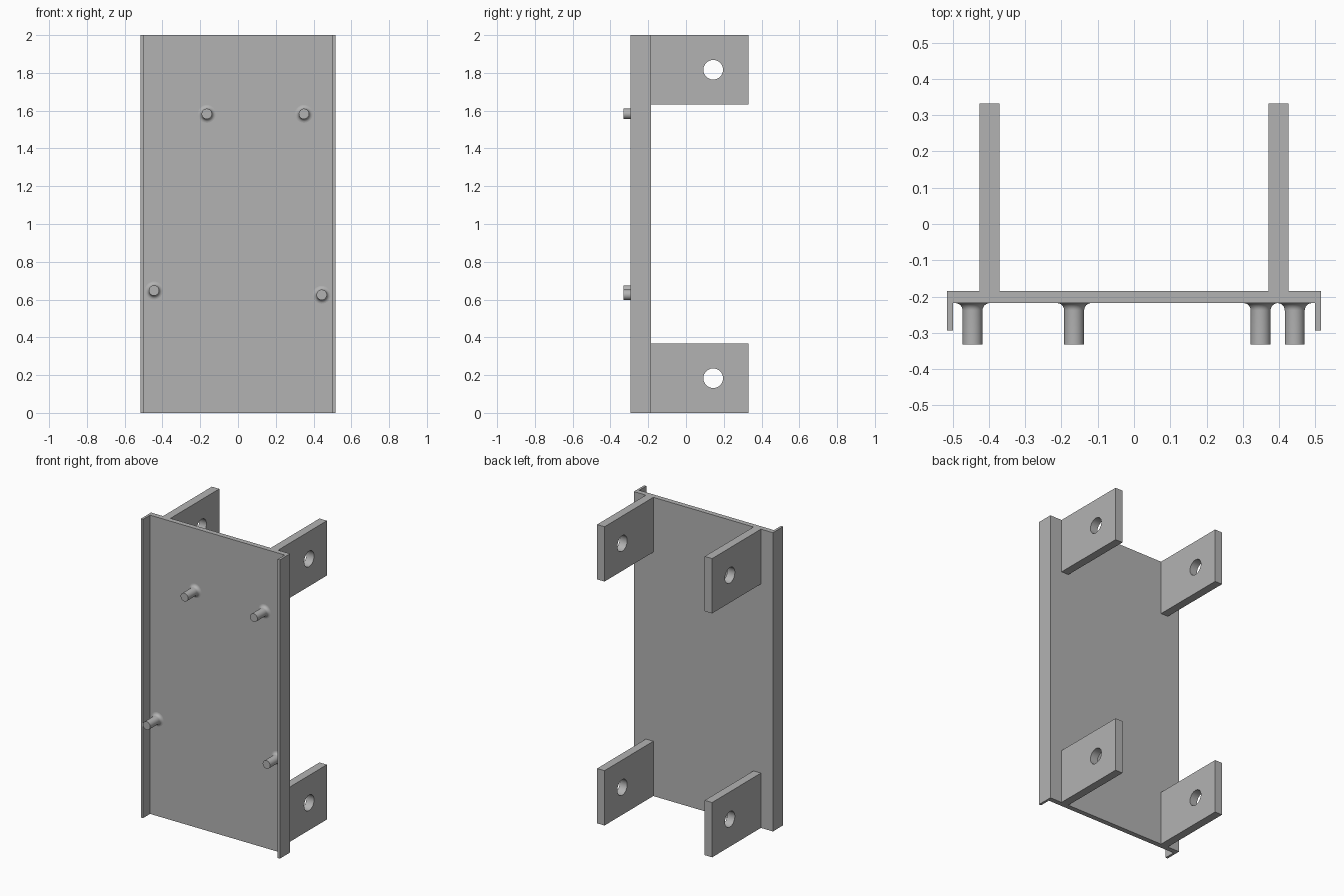
import bpy, bmesh, math
from mathutils import Vector

cube = bpy.data.objects.get("Cube")
if cube:
    bpy.data.objects.remove(cube, do_unlink=True)

grey = bpy.data.materials.new("plain grey")
grey.use_nodes = True
GREY = (0.45, 0.45, 0.45, 1)
grey.diffuse_color = GREY
grey.node_tree.nodes["Principled BSDF"].inputs["Base Color"].default_value = GREY


def finish(name, bm, smooth=True):
    """Turn a bmesh into a named object with the shared material."""
    bmesh.ops.recalc_face_normals(bm, faces=bm.faces)
    mesh = bpy.data.meshes.new(name)
    bm.to_mesh(mesh)
    bm.free()
    mesh.materials.append(grey)
    obj = bpy.data.objects.new(name, mesh)
    bpy.context.collection.objects.link(obj)
    if smooth:
        bpy.ops.object.select_all(action='DESELECT')
        obj.select_set(True)
        bpy.context.view_layer.objects.active = obj
        bpy.ops.object.shade_smooth_by_angle(angle=math.radians(35))
    return obj


def add_loop(bm, points):
    verts = [bm.verts.new(p) for p in points]
    return [bm.edges.new((a, b)) for a, b in zip(verts, verts[1:] + verts[:1])]


def extrude(bm, vector):
    new = bmesh.ops.extrude_face_region(bm, geom=bm.faces[:], use_keep_orig=True)["geom"]
    moved = [v for v in new if isinstance(v, bmesh.types.BMVert)]
    bmesh.ops.translate(bm, verts=moved, vec=Vector(vector))


HEIGHT = 2.0
HALF_W, INNER_W = 0.515, 0.499
BACK, WEB, LIP, PEG_END, TAB_END = -0.184, -0.218, -0.293, -0.332, 0.332

# Channel: back plate with a shallow flange along each side
half = [(HALF_W, BACK), (HALF_W, LIP), (INNER_W, LIP), (INNER_W, WEB)]
profile = half + [(-x, y) for x, y in reversed(half)]
bm = bmesh.new()
bm.faces.new([bm.verts.new((x, y, 0)) for x, y in profile])
extrude(bm, (0, 0, HEIGHT))
finish("channel_plate", bm, smooth=False)

# Mounting tabs, each with a round through hole
TAB_H, TAB_IN, TAB_OUT = 0.367, 0.371, 0.426
HOLE_Y, HOLE_R, SIDES = 0.144, 0.052, 40


def mounting_tab(name, x, z):
    bm = bmesh.new()
    top = z + TAB_H
    edges = add_loop(bm, [(x, BACK, z), (x, TAB_END, z), (x, TAB_END, top), (x, BACK, top)])
    angles = [2 * math.pi * i / SIDES for i in range(SIDES)]
    edges += add_loop(bm, [(x, HOLE_Y + HOLE_R * math.cos(a),
                            z + TAB_H / 2 + HOLE_R * math.sin(a)) for a in angles])
    bmesh.ops.triangle_fill(bm, edges=edges, use_beauty=True, normal=(1, 0, 0))
    extrude(bm, (TAB_OUT - TAB_IN, 0, 0))
    finish(name, bm)


for level, z in (("lower", 0), ("upper", HEIGHT - TAB_H)):
    mounting_tab(f"{level}_left_tab", TAB_IN, z)
    mounting_tab(f"{level}_right_tab", -TAB_OUT, z)

# Pegs with a filleted root, spun about their own axis
PEG_R, FILLET = 0.0275, 0.02


def peg(name, x, z):
    bm = bmesh.new()
    outline = [(0, PEG_END), (PEG_R, PEG_END)]
    for i in range(7):
        a = math.pi / 2 * i / 6
        outline.append((PEG_R + FILLET * (1 - math.cos(a)),
                        WEB - FILLET * (1 - math.sin(a))))
    verts = [bm.verts.new((x + r, y, z)) for r, y in outline]
    edges = [bm.edges.new(pair) for pair in zip(verts, verts[1:])]
    bmesh.ops.spin(bm, geom=verts + edges, cent=(x, 0, z), axis=(0, 1, 0),
                   angle=2 * math.pi, steps=32)
    bmesh.ops.remove_doubles(bm, verts=bm.verts, dist=0.0001)
    # Close the root against the plate so the normals face outwards
    rim = [e for e in bm.edges if e.is_boundary]
    bmesh.ops.holes_fill(bm, edges=rim, sides=0)
    finish(name, bm)


for name, x, z in (("upper_right_peg", -0.165, 1.583), ("upper_left_peg", 0.349, 1.583),
                   ("lower_right_peg", -0.445, 0.648), ("lower_left_peg", 0.443, 0.625)):
    peg(name, x, z)
